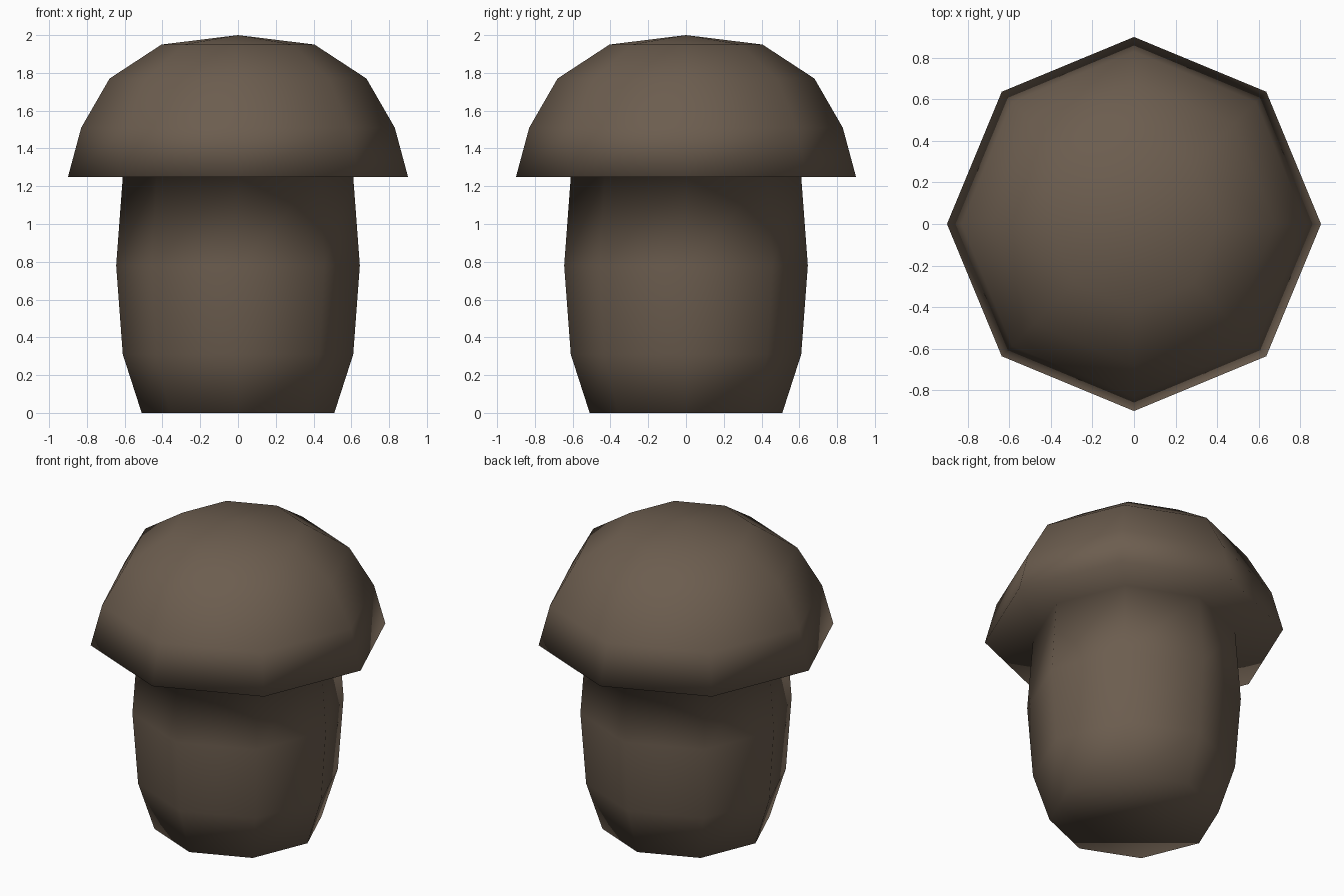
import bpy, bmesh, math

if "Cube" in bpy.data.objects:
    bpy.data.objects.remove(bpy.data.objects["Cube"])

SIDES = 8

# Profile (radius, height) from the foot of the stem up to the cap rim and crown
PROFILE = [
    (0.51, 0.0), (0.61, 0.31), (0.645, 0.78), (0.61, 1.25),   # stem
    (0.90, 1.25), (0.83, 1.51), (0.68, 1.77), (0.405, 1.95),  # cap
]
TOP = 2.0

brown = bpy.data.materials.new("dull brown")
brown.diffuse_color = (0.15, 0.11, 0.078, 1.0)
brown.use_nodes = True
brown.node_tree.nodes["Principled BSDF"].inputs["Base Color"].default_value = brown.diffuse_color

bm = bmesh.new()

# Rings of the lathed body, with corners on the axes
rings = []
for r, z in PROFILE:
    rings.append([bm.verts.new((r * math.cos(2 * math.pi * i / SIDES),
                                r * math.sin(2 * math.pi * i / SIDES), z))
                  for i in range(SIDES)])

# Side walls, including the underside of the cap
for low, high in zip(rings, rings[1:]):
    for i in range(SIDES):
        j = (i + 1) % SIDES
        bm.faces.new((low[i], low[j], high[j], high[i]))

# Flat foot and low pointed crown
bm.faces.new(rings[0][::-1])
apex = bm.verts.new((0, 0, TOP))
for i in range(SIDES):
    bm.faces.new((rings[-1][i], rings[-1][(i + 1) % SIDES], apex))

bmesh.ops.recalc_face_normals(bm, faces=bm.faces)
# Smooth across every edge, as one continuous soft surface
for f in bm.faces:
    f.smooth = True

mesh = bpy.data.meshes.new("mushroom")
bm.to_mesh(mesh)
bm.free()
mesh.materials.append(brown)
bpy.context.collection.objects.link(bpy.data.objects.new("mushroom", mesh))
